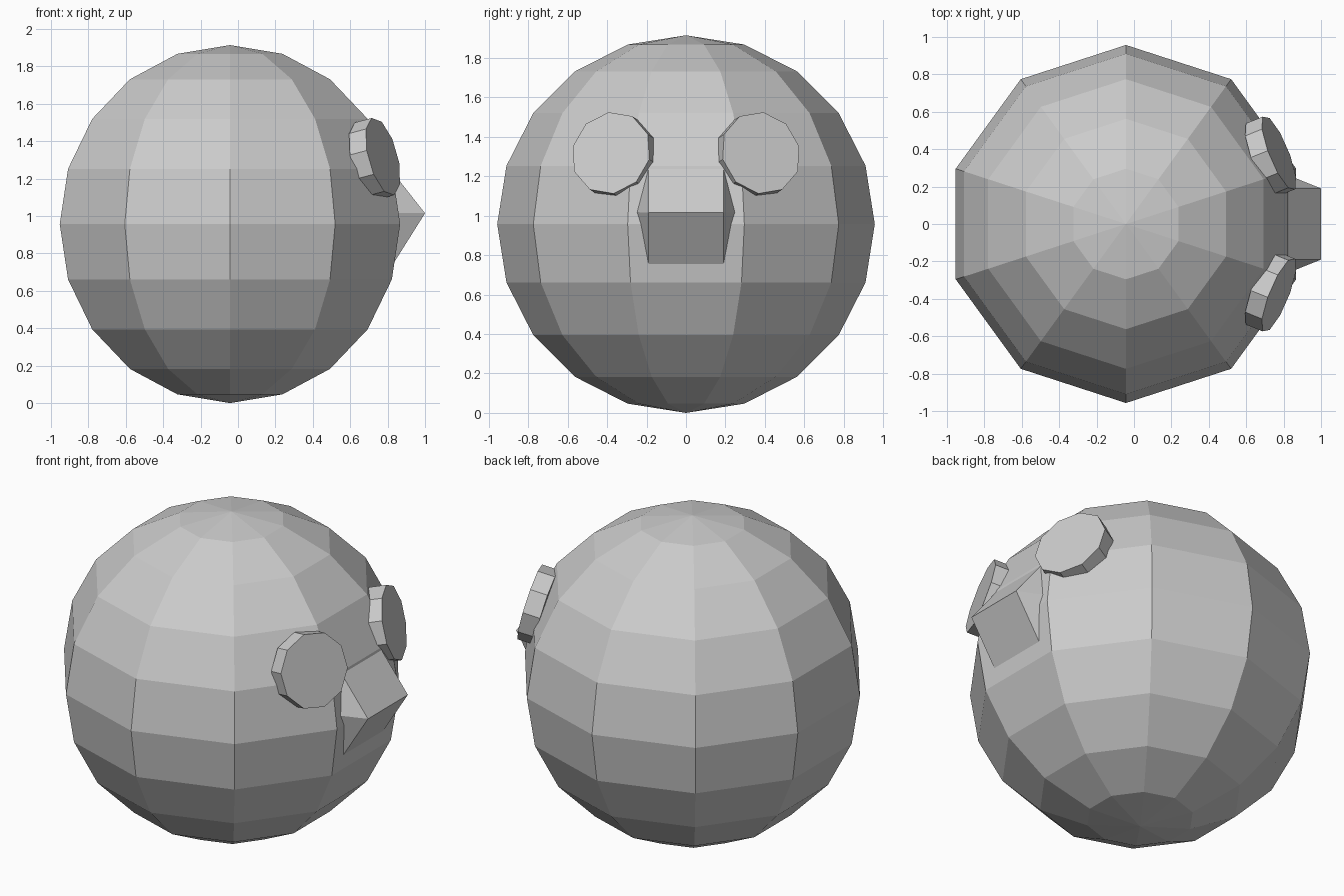
import bpy, bmesh, math
from mathutils import Vector, Matrix

if "Cube" in bpy.data.objects:
    bpy.data.objects.remove(bpy.data.objects["Cube"])

def make(name, bm):
    bmesh.ops.recalc_face_normals(bm, faces=bm.faces[:])
    me = bpy.data.meshes.new(name)
    bm.to_mesh(me)
    bm.free()
    ob = bpy.data.objects.new(name, me)
    bpy.context.collection.objects.link(ob)
    return ob

# Body: low-poly ball, a column of vertices on the +x axis
bm = bmesh.new()
bmesh.ops.create_uvsphere(bm, u_segments=10, v_segments=10, radius=0.957,
                          matrix=Matrix.Translation((-0.043, 0, 0.957)))
make("body", bm)

# Eyes: ten-sided discs facing outward and slightly up
R, T = 0.215, 0.10
for side, name in ((1, "left_eye"), (-1, "right_eye")):
    az, el = math.radians(22) * side, math.radians(14)
    n = Vector((math.cos(el) * math.cos(az), math.cos(el) * math.sin(az), math.sin(el)))
    u = Vector((-math.sin(az), math.cos(az), 0)) * side
    v = Vector((-math.sin(el) * math.cos(az), -math.sin(el) * math.sin(az), math.cos(el)))
    centre = Vector((0.775, 0.38 * side, 1.318))
    bm = bmesh.new()
    rings = []
    for depth in (0, T):
        rings.append([bm.verts.new(centre - n * depth
                      + u * R * math.cos(math.radians(36 * i + 9))
                      + v * R * math.sin(math.radians(36 * i + 9))) for i in range(10)])
        bm.faces.new(rings[-1])
    for i in range(10):
        j = (i + 1) % 10
        bm.faces.new((rings[0][i], rings[0][j], rings[1][j], rings[1][i]))
    make(name, bm)

# Beak: wedge with a flat front edge and folded sides, sunk into the body
profile = [(1.0, 0.19, 1.015), (0.76, 0.19, 1.32), (0.78, 0.19, 0.665), (0.728, 0.30, 1.02)]
bm = bmesh.new()
for s in (1, -1):
    for x, y, z in profile:
        bm.verts.new((x, y * s, z))
bmesh.ops.convex_hull(bm, input=bm.verts[:])
bmesh.ops.dissolve_limit(bm, angle_limit=0.01, verts=bm.verts[:], edges=bm.edges[:])
make("beak", bm)
